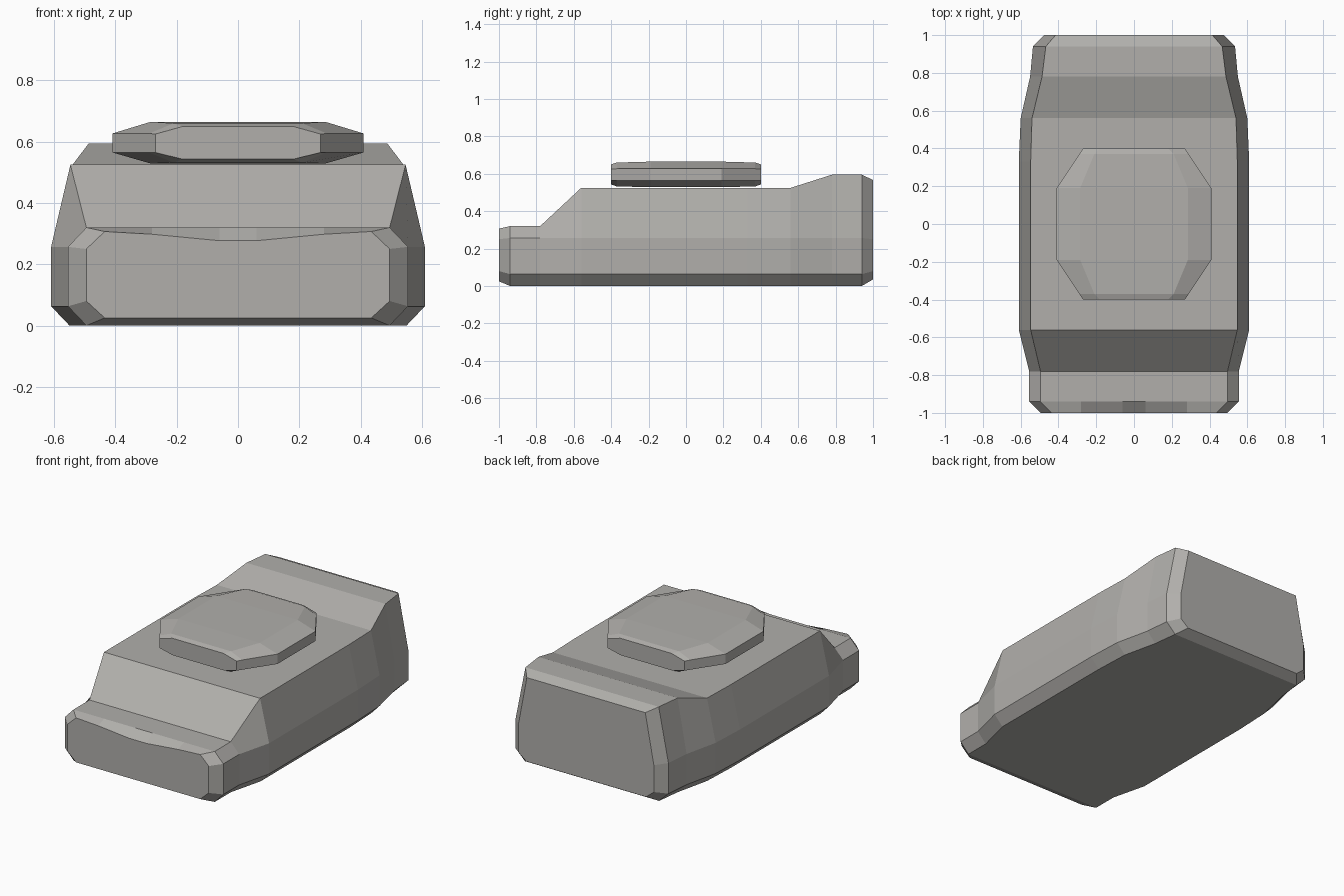
import bpy, bmesh

# slightly warm mid grey for both parts
grey = bpy.data.materials.new("warm_grey")
grey.diffuse_color = (0.44, 0.43, 0.41, 1)


def loft(name, sections):
    """Skin mirrored sections along y: y, then half widths (bottom, side, top),
    heights (bottom, low side, high side, top), dip of the top centre."""
    bm = bmesh.new()
    rings = []
    for y, xb, xs, xt, zb, zl, zm, zt, dip in sections:
        half = [(xb, zb), (xs, zl), (xs, zm), (xt, zt)]
        if name == "body":
            half += [(0.28, zt - dip * 0.3), (0.06, zt - dip)]
        pts = half + [(-x, z) for x, z in reversed(half)]
        rings.append([bm.verts.new((x, y, z)) for x, z in pts])
    n = len(rings[0])
    for a, b in zip(rings, rings[1:]):
        for i in range(n):
            j = (i + 1) % n
            bm.faces.new((a[i], a[j], b[j], b[i]))
    bm.faces.new(rings[0])
    bm.faces.new(rings[-1])
    bmesh.ops.recalc_face_normals(bm, faces=bm.faces)
    me = bpy.data.meshes.new(name)
    bm.to_mesh(me)
    bm.free()
    me.materials.append(grey)
    ob = bpy.data.objects.new(name, me)
    bpy.context.collection.objects.link(ob)
    return ob


# hull with low nose, sloped front and raised rear
loft("body", [
    (-1.00, 0.435, 0.495, 0.435, 0.025, 0.08, 0.25, 0.307, 0.03),
    (-0.94, 0.495, 0.555, 0.495, 0.0, 0.063, 0.257, 0.32, 0),
    (-0.78, 0.495, 0.555, 0.495, 0.0, 0.063, 0.257, 0.32, 0),
    (-0.56, 0.55, 0.61, 0.547, 0.0, 0.063, 0.257, 0.525, 0),
    (0.33, 0.55, 0.61, 0.547, 0.0, 0.063, 0.257, 0.525, 0),
    (0.56, 0.54, 0.60, 0.54, 0.0, 0.063, 0.257, 0.525, 0),
    (0.78, 0.49, 0.55, 0.487, 0.0, 0.063, 0.257, 0.595, 0),
    (0.94, 0.47, 0.535, 0.467, 0.0, 0.063, 0.257, 0.595, 0),
    (1.00, 0.42, 0.475, 0.415, 0.035, 0.08, 0.25, 0.567, 0),
])

# eight-sided plate on top, symmetric front to back
front = [
    (-0.40, 0.18, 0.27, 0.18, 0.543, 0.565, 0.625, 0.65, 0),
    (-0.37, 0.21, 0.29, 0.21, 0.532, 0.565, 0.627, 0.66, 0),
    (-0.19, 0.285, 0.41, 0.285, 0.529, 0.565, 0.627, 0.665, 0),
]
loft("top_plate", front + [(-s[0],) + s[1:] for s in reversed(front)])
